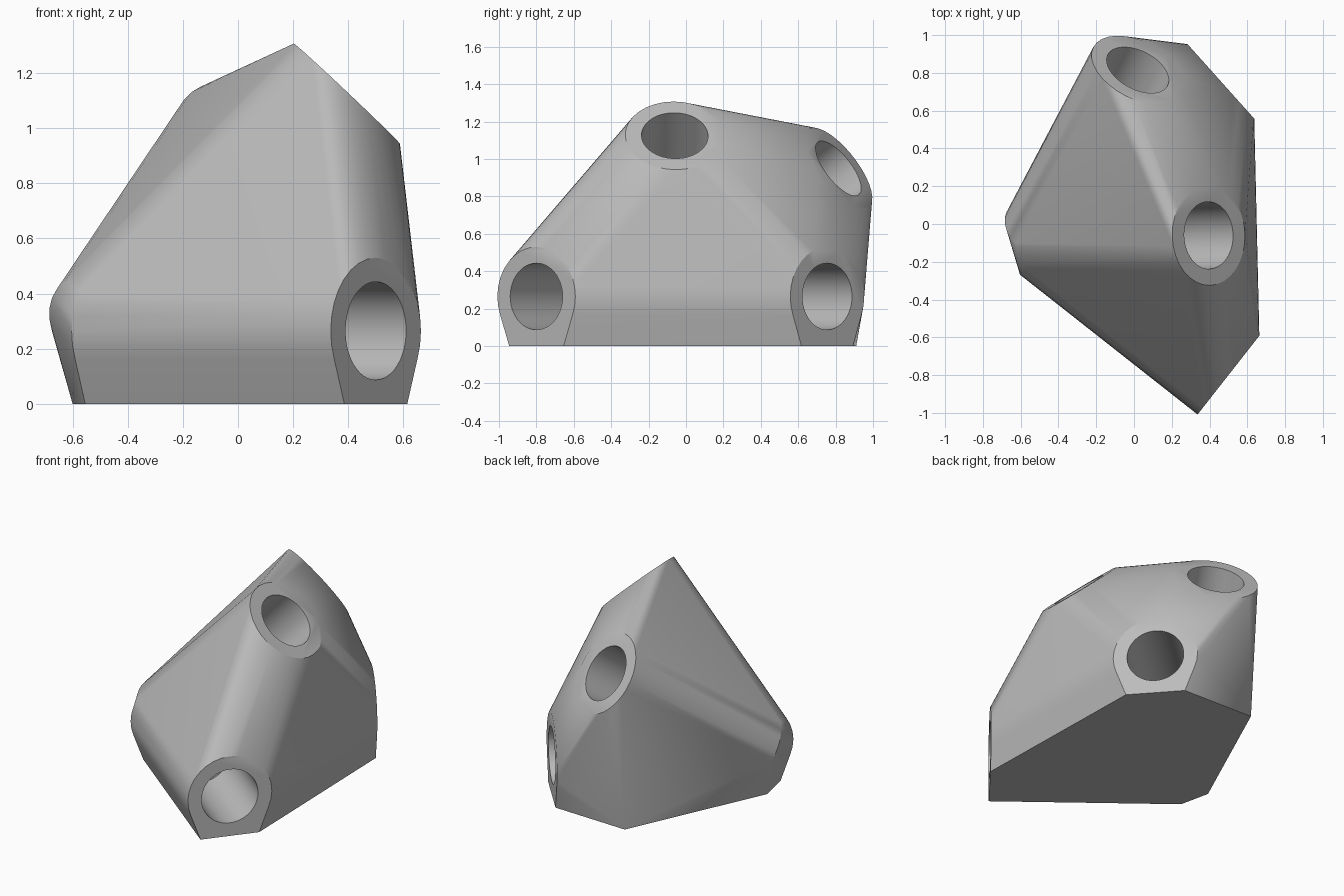
import bpy, bmesh, math
from mathutils import Vector

cube = bpy.data.objects.get("Cube")
if cube:
    bpy.data.objects.remove(cube)

HUB = Vector((-0.44, -0.06, 0.265))
OUTER, BORE, DEPTH, FOOT = 0.265, 0.178, 0.6, 0.185

# Socket mouths: centre and outward axis
ARMS = [
    (Vector((0.50, -0.80, 0.265)), Vector((0.79, -0.62, 0))),
    (Vector((0.46, 0.755, 0.265)), Vector((0.745, 0.667, 0))),
    (Vector((0.02, 0.815, 0.95)), Vector((0.38, 0.73, 0.57))),
    (Vector((0.395, -0.06, 1.125)), Vector((0.685, 0.02, 0.725))),
]

material = bpy.data.materials.new("plain grey")
material.use_nodes = True
grey = (0.5, 0.5, 0.5, 1)
material.diffuse_color = grey
material.node_tree.nodes["Principled BSDF"].inputs["Base Color"].default_value = grey


def ring(centre, axis, radius, count):
    """Points of a circle square to the axis."""
    turn = axis.to_track_quat('Z', 'Y')
    angles = [math.tau * i / count for i in range(count)]
    return [centre + turn @ Vector((radius * math.cos(a), radius * math.sin(a), 0))
            for a in angles]


def hull_object(name, points):
    bm = bmesh.new()
    for p in points:
        bm.verts.new((p.x, p.y, max(p.z, 0)))
    result = bmesh.ops.convex_hull(bm, input=bm.verts[:])
    loose = {g for g in result["geom_interior"] + result["geom_unused"]
             if isinstance(g, bmesh.types.BMVert)}
    bmesh.ops.delete(bm, geom=list(loose), context='VERTS')
    bmesh.ops.dissolve_limit(bm, angle_limit=0.002, verts=bm.verts[:], edges=bm.edges[:])
    bmesh.ops.recalc_face_normals(bm, faces=bm.faces[:])
    mesh = bpy.data.meshes.new(name)
    bm.to_mesh(mesh)
    bm.free()
    mesh.materials.append(material)
    obj = bpy.data.objects.new(name, mesh)
    bpy.context.scene.collection.objects.link(obj)
    return obj


# Body: hull around four thick arms that meet at the hub
points = []
for centre, axis in ARMS:
    axis.normalize()
    points += ring(centre, axis, OUTER, 32) + ring(HUB, axis, OUTER, 32)

# Flat foot under the two level arms, the hub and the raised back arm
for centre, axis in ARMS[:2]:
    side = Vector((-axis.y, axis.x, 0)) * FOOT
    for base in (centre, HUB):
        points += [Vector((p.x, p.y, 0)) for p in (base + side, base - side)]
points += [Vector((-0.185, 0.91, 0)), Vector((-0.6, 0, 0))]
body = hull_object("connector_body", points)

# Round blind sockets, bored along each arm
cutters = []
for centre, axis in ARMS:
    cutter = hull_object("socket_cutter", ring(centre + axis * 0.1, axis, BORE, 48)
                         + ring(centre - axis * DEPTH, axis, BORE, 48))
    cutter.hide_render = True
    cutters.append(cutter)
    cut = body.modifiers.new("socket", 'BOOLEAN')
    cut.operation = 'DIFFERENCE'
    cut.solver = 'EXACT'
    cut.object = cutter

bpy.context.view_layer.update()
evaluated = body.evaluated_get(bpy.context.evaluated_depsgraph_get())
finished = bpy.data.meshes.new_from_object(evaluated)
body.modifiers.clear()
body.data = finished
for cutter in cutters:
    bpy.data.objects.remove(cutter)

# Smooth arms with crisp mouths
bpy.ops.object.select_all(action='DESELECT')
body.select_set(True)
bpy.context.view_layer.objects.active = body
bpy.ops.object.shade_smooth_by_angle(angle=math.radians(30))
